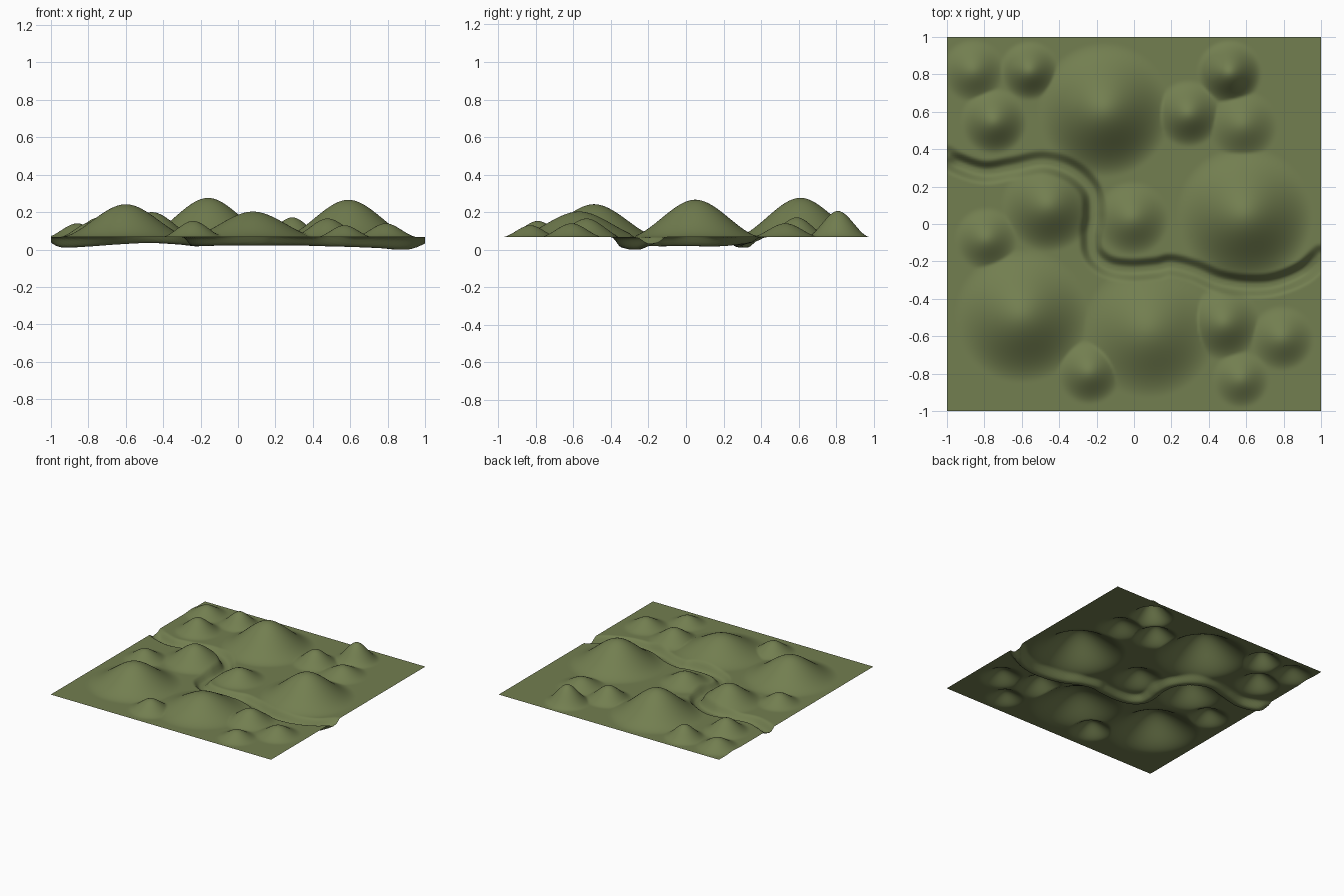
import bpy, bmesh
from mathutils import Vector, kdtree

GROUND = 0.066
N = 180

# hills: x, y, radius, peak height
HILLS = [
    (-0.16, 0.61, 0.36, 0.276), (0.59, 0.05, 0.365, 0.266),
    (-0.60, -0.49, 0.36, 0.242), (0.08, -0.57, 0.36, 0.203),
    (-0.46, 0.10, 0.25, 0.200), (-0.01, 0.03, 0.20, 0.152),
    (-0.79, -0.08, 0.17, 0.145), (-0.75, 0.55, 0.18, 0.170),
    (-0.86, 0.82, 0.17, 0.140), (-0.56, 0.82, 0.16, 0.168),
    (0.51, 0.81, 0.175, 0.206), (0.29, 0.59, 0.18, 0.172),
    (0.58, 0.53, 0.19, 0.140), (-0.24, -0.79, 0.175, 0.153),
    (0.48, -0.53, 0.20, 0.166), (0.79, -0.61, 0.175, 0.140),
    (0.57, -0.83, 0.155, 0.130),
]

# river centre line: x, y, bed height
RIVER = [Vector(p) for p in (
    (-1.0, 0.36, 0.045), (-0.94, 0.32, 0.012), (-0.80, 0.278, 0.016), (-0.65, 0.30, 0.027),
    (-0.48, 0.33, 0.035), (-0.33, 0.28, 0.028), (-0.23, 0.18, 0.018), (-0.215, 0.05, 0.018),
    (-0.23, -0.06, 0.018), (-0.215, -0.16, 0.018), (-0.14, -0.225, 0.020), (-0.02, -0.245, 0.022),
    (0.12, -0.235, 0.022), (0.20, -0.22, 0.022), (0.32, -0.25, 0.022), (0.45, -0.305, 0.018),
    (0.60, -0.33, 0.014), (0.75, -0.32, 0.008), (0.90, -0.26, 0.0), (1.0, -0.17, 0.035))]


def smooth(t):
    t = min(max(t, 0.0), 1.0)
    return t * t * (3 - 2 * t)


def spline(pts, steps=24):
    """Catmull-Rom samples through the points."""
    ext = [2 * pts[0] - pts[1]] + pts + [2 * pts[-1] - pts[-2]]
    out = []
    for a, b, c, d in zip(ext, ext[1:], ext[2:], ext[3:]):
        for i in range(steps):
            t = i / steps
            out.append(0.5 * (2 * b + (c - a) * t + (2 * a - 5 * b + 4 * c - d) * t * t
                              + (3 * b - a - 3 * c + d) * t ** 3))
    return out + [pts[-1]]


path = spline(RIVER)
tree = kdtree.KDTree(len(path))
for i, p in enumerate(path):
    tree.insert((p.x, p.y, 0), i)
tree.balance()


def height(x, y):
    # highest hill wins, then the channel is carved through
    z = GROUND
    for hx, hy, r, top in HILLS:
        d = ((x - hx) ** 2 + (y - hy) ** 2) ** 0.5
        if d < r:
            z = max(z, GROUND + (top - GROUND) * (1 - smooth(d / r)))
    _, i, d = tree.find((x, y, 0))
    w = 1 - smooth((d - 0.012) / 0.055)
    return z + (max(path[i].z, 0.0) - z) * w


# terrain sheet
bm = bmesh.new()
bmesh.ops.create_grid(bm, x_segments=N, y_segments=N, size=1)
for v in bm.verts:
    v.co.z = height(v.co.x, v.co.y)
for f in bm.faces:
    f.smooth = True
mesh = bpy.data.meshes.new("terrain")
bm.to_mesh(mesh)
bm.free()
terrain = bpy.data.objects.new("terrain", mesh)
bpy.context.collection.objects.link(terrain)

# grass colour
grass = bpy.data.materials.new("grass")
grass.diffuse_color = (0.17, 0.21, 0.08, 1)
mesh.materials.append(grass)
